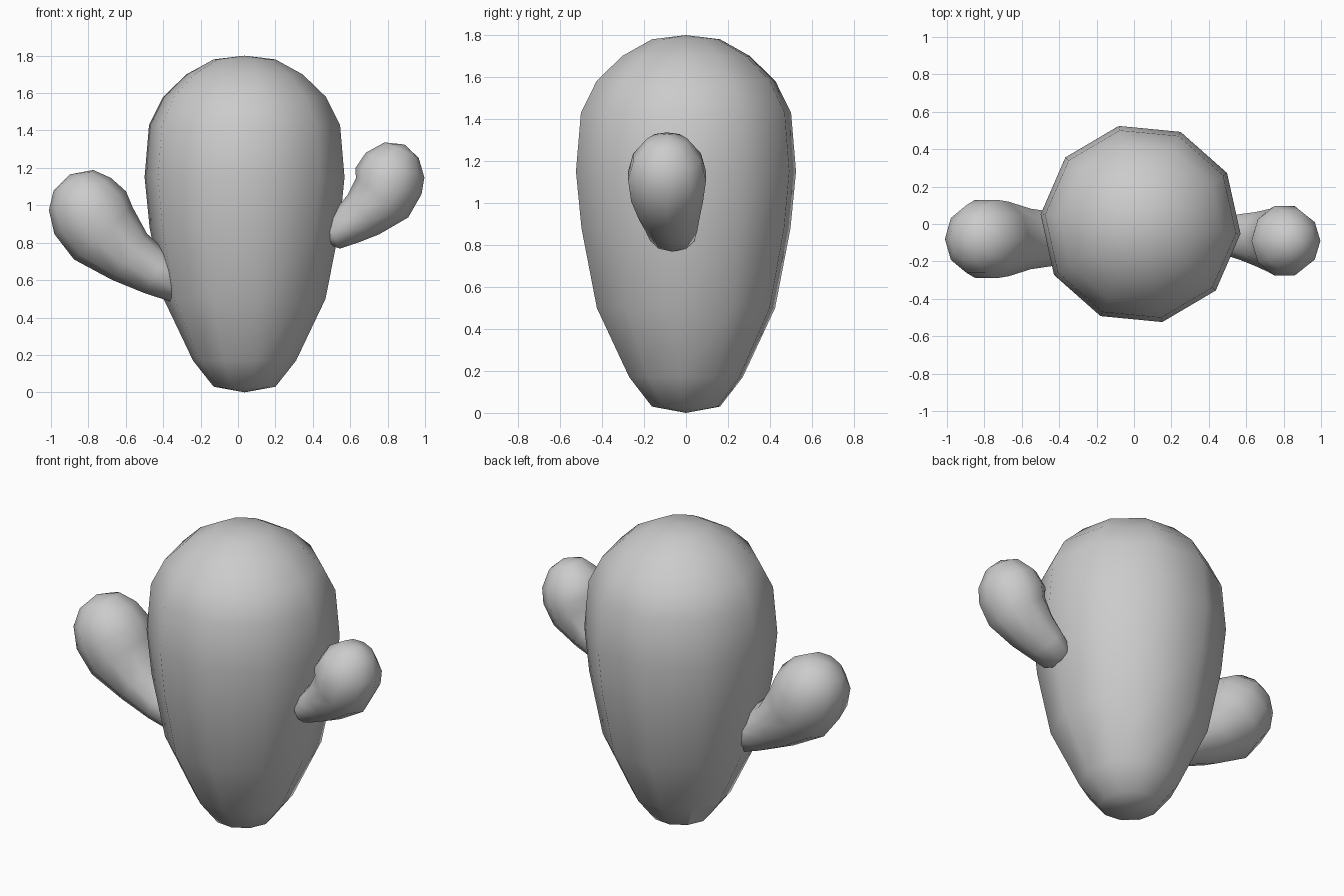
import bpy, bmesh, math
from mathutils import Vector

cube = bpy.data.objects.get("Cube")
if cube:
    bpy.data.objects.remove(cube)

grey = bpy.data.materials.new("plain grey")
grey.use_nodes = True
colour = (0.6, 0.6, 0.6, 1)
grey.diffuse_color = colour
grey.node_tree.nodes["Principled BSDF"].inputs["Base Color"].default_value = colour

SIDES = 10


def loft(name, start, rings, end, turn):
    """Skin rings of (centre, radius along the xz plane, radius along y) between two end points."""
    bm = bmesh.new()
    centres = [Vector(start)] + [Vector(r[0]) for r in rings] + [Vector(end)]
    loops = []
    for i, (centre, wide, deep) in enumerate(rings):
        tangent = (centres[i + 2] - centres[i]).normalized()
        across = Vector((0, 1, 0)).cross(tangent).normalized()
        loop = []
        for k in range(SIDES):
            a = math.radians(turn) + math.tau * k / SIDES
            offset = across * wide * math.cos(a) + Vector((0, deep * math.sin(a), 0))
            loop.append(bm.verts.new(Vector(centre) + offset))
        loops.append(loop)
    first, last = bm.verts.new(start), bm.verts.new(end)
    for k in range(SIDES):
        n = (k + 1) % SIDES
        bm.faces.new((first, loops[0][n], loops[0][k]))
        for low, high in zip(loops, loops[1:]):
            bm.faces.new((low[k], low[n], high[n], high[k]))
        bm.faces.new((last, loops[-1][k], loops[-1][n]))
    bmesh.ops.recalc_face_normals(bm, faces=bm.faces)
    for f in bm.faces:
        f.smooth = True
    mesh = bpy.data.meshes.new(name)
    bm.to_mesh(mesh)
    bm.free()
    mesh.materials.append(grey)
    obj = bpy.data.objects.new(name, mesh)
    bpy.context.collection.objects.link(obj)
    return obj


# Trunk: a ten-sided egg, narrow at the foot
X = 0.035
profile = [(0.03, 0.166), (0.17, 0.277), (0.5, 0.435), (0.88, 0.51), (1.15, 0.537),
           (1.43, 0.513), (1.58, 0.437), (1.7, 0.312), (1.78, 0.166)]
trunk = loft("trunk", (X, 0, 0), [((X, 0, z), r, r) for z, r in profile], (X, 0, 1.8), -5.5)

# One flat facet low on the back of the trunk
for face in trunk.data.polygons:
    angle = math.degrees(math.atan2(face.center.y, face.center.x - X))
    if abs(angle - 156.5) < 5 and 0.05 < face.center.z < 0.17:
        face.use_smooth = False

# Right arm: low, thick bulb leaning outwards
loft("right_arm", (-0.2, -0.08, 0.53), [
    ((-0.3, -0.08, 0.57), 0.1, 0.12),
    ((-0.44, -0.08, 0.64), 0.125, 0.15),
    ((-0.58, -0.08, 0.725), 0.155, 0.17),
    ((-0.72, -0.08, 0.85), 0.21, 0.21),
    ((-0.79, -0.08, 0.96), 0.223, 0.22),
    ((-0.845, -0.08, 1.06), 0.187, 0.19),
    ((-0.88, -0.08, 1.133), 0.12, 0.12),
], (-0.9, -0.08, 1.165), 0)

# Left arm: higher, smaller bulb curving upwards
loft("left_arm", (0.42, -0.06, 0.81), [
    ((0.51, -0.065, 0.84), 0.08, 0.11),
    ((0.59, -0.07, 0.895), 0.11, 0.13),
    ((0.67, -0.08, 0.95), 0.135, 0.15),
    ((0.77, -0.09, 1.04), 0.175, 0.18),
    ((0.805, -0.09, 1.13), 0.19, 0.195),
    ((0.84, -0.09, 1.215), 0.17, 0.17),
    ((0.875, -0.09, 1.295), 0.1, 0.1),
], (0.89, -0.09, 1.325), 0)
